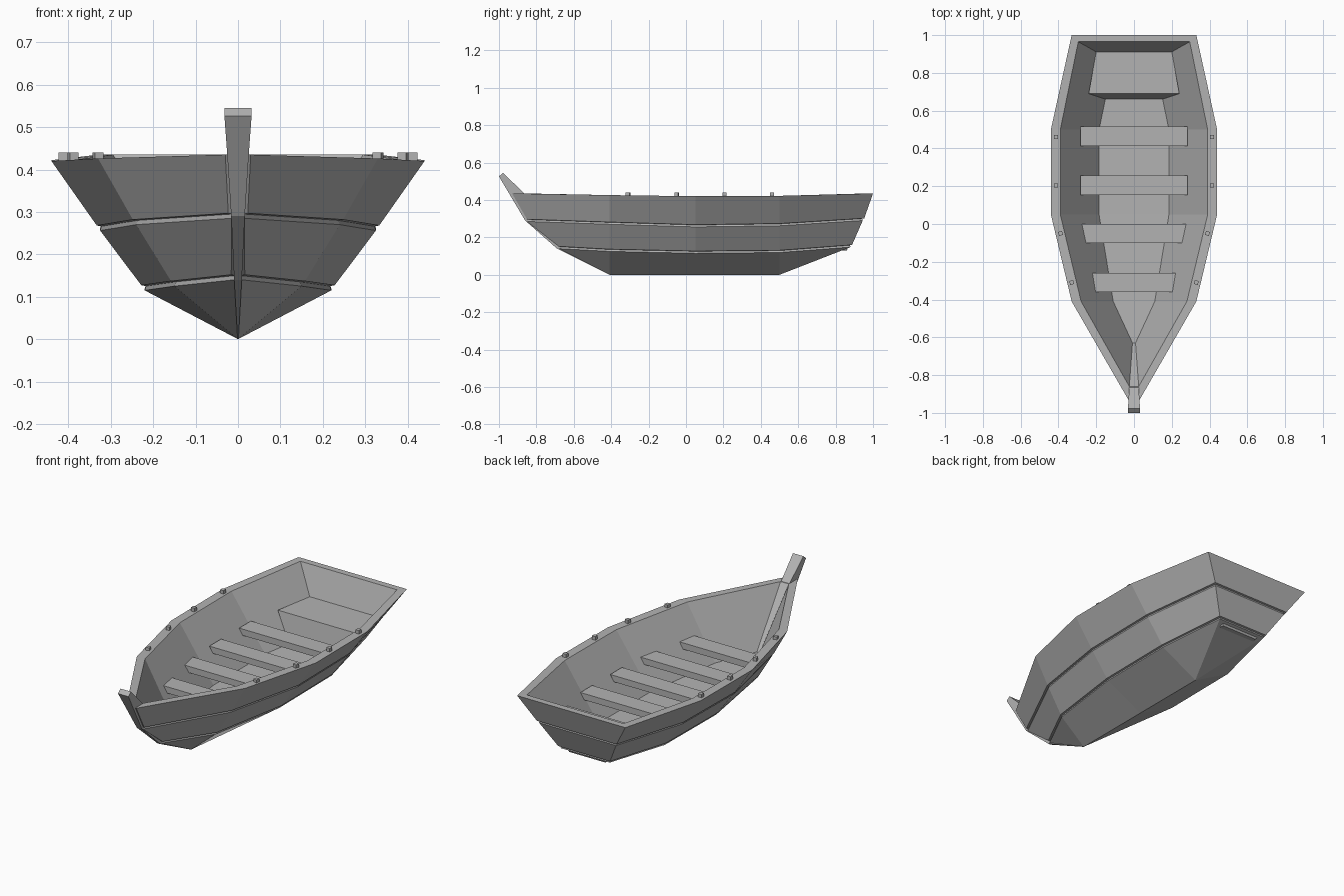
import bpy
import bmesh
import math
from mathutils import Matrix, Vector

cube = bpy.data.objects.get("Cube")
if cube:
    bpy.data.objects.remove(cube, do_unlink=True)

wood = bpy.data.materials.new("grey wood")
wood.use_nodes = True
grey = (0.45, 0.45, 0.45, 1)
wood.diffuse_color = grey
wood.node_tree.nodes["Principled BSDF"].inputs["Base Color"].default_value = grey


def finish(name, bm):
    """Turn a bmesh into a flat shaded object."""
    bmesh.ops.remove_doubles(bm, verts=bm.verts, dist=0.0005)
    bmesh.ops.recalc_face_normals(bm, faces=bm.faces)
    mesh = bpy.data.meshes.new(name)
    bm.to_mesh(mesh)
    bm.free()
    mesh.materials.append(wood)
    obj = bpy.data.objects.new(name, mesh)
    bpy.context.collection.objects.link(obj)
    return obj


def loft(name, rows, closed=False):
    """Skin consecutive rows of points; closed rows also get end caps."""
    bm = bmesh.new()
    grid = [[bm.verts.new(p) for p in row] for row in rows]
    for low, high in zip(grid, grid[1:]):
        count = len(low)
        for i in range(count if closed else count - 1):
            j = (i + 1) % count
            bm.faces.new((low[i], low[j], high[j], high[i]))
    if closed:
        bm.faces.new(grid[0])
        bm.faces.new(grid[-1])
    return finish(name, bm)


# Hull: each line runs from the bow centre along the side to the stern centre
MIDDLE = (-0.41, 0.05, 0.5)


def line(bow_y, stern_y, widths, heights):
    ys = (bow_y, bow_y, *MIDDLE, stern_y, stern_y)
    xs = (0, *widths, 0)
    zs = (heights[0], *heights, heights[-1])
    return [Vector(p) for p in zip(xs, ys, zs)]


OUTWARD = [Vector(d) for d in
           ((0, 0, 0), (1, 0, 0), (1, 0, 0), (1, 0, 0), (1, 0, 0), (1, 1, 0), (0, 1, 0))]


def lap(base):
    """A small groove where two planks overlap."""
    up = Vector((0, 0, 0.01))
    return [base,
            [p - 0.003 * d + up for p, d in zip(base, OUTWARD)],
            [p + 0.008 * d + up * 1.2 for p, d in zip(base, OUTWARD)]]


keel = line(-0.41, 0.5, (0, 0, 0, 0, 0), (0, 0, 0, 0, 0))
chine = line(-0.68, 0.88, (0.008, 0.15, 0.22, 0.22, 0.15), (0.14, 0.125, 0.115, 0.119, 0.148))
strake = line(-0.85, 0.945, (0.015, 0.24, 0.325, 0.325, 0.235), (0.285, 0.27, 0.256, 0.262, 0.29))
rim = line(-0.93, 1, (0.03, 0.33, 0.44, 0.44, 0.33), (0.435, 0.426, 0.42, 0.422, 0.435))
inner_rim = line(-0.86, 0.965, (0.025, 0.28, 0.39, 0.39, 0.295), (0.435, 0.426, 0.42, 0.422, 0.435))
floor = line(-0.63, 0.86, (0.008, 0.11, 0.185, 0.185, 0.11), (0.14, 0.135, 0.13, 0.13, 0.14))
floor_middle = [Vector((0, p.y, p.z)) for p in floor]

hull = loft("hull", [keel, *lap(chine), *lap(strake), rim, inner_rim, floor, floor_middle])
mirror = hull.modifiers.new("mirror", "MIRROR")
mirror.use_axis[0] = True
mirror.merge_threshold = 0.0005


# Stem post at the bow, as front and back edges with a half width
def post_row(front, back, width):
    return [(-width, *front), (width, *front), (width, *back), (-width, *back)]


loft("stem_post", [
    post_row((-1, 0.526), (-0.978, 0.545), 0.032),
    post_row((-0.943, 0.43), (-0.86, 0.43), 0.025),
    post_row((-0.86, 0.29), (-0.75, 0.29), 0.016),
    post_row((-0.69, 0.14), (-0.63, 0.14), 0.009),
    post_row((-0.41, 0), (-0.41, 0.01), 0.001),
], closed=True)


# Rowing benches, with ends cut to follow the hull
def plank(name, front_y, back_y, front_w, back_w, top, thick):
    rows = []
    for z, shrink in ((top, 0), (top - thick, thick * 0.65)):
        f, b = front_w - shrink, back_w - shrink
        rows.append([(-f, front_y, z), (f, front_y, z), (b, back_y, z), (-b, back_y, z)])
    return loft(name, rows, closed=True)


BENCHES = ((-0.31, 0.202, 0.228), (-0.05, 0.254, 0.276), (0.205, 0.283, 0.283), (0.465, 0.283, 0.283))
for number, (y, front_w, back_w) in enumerate(BENCHES, 1):
    plank(f"bench_{number}", y - 0.051, y + 0.051, front_w, back_w, 0.28, 0.035)

# Stern seat, a solid block with a sloping front
loft("stern_seat", [
    [(-0.15, 0.66, 0.13), (0.15, 0.66, 0.13), (0.11, 0.86, 0.13), (-0.11, 0.86, 0.13)],
    [(-0.24, 0.69, 0.285), (0.24, 0.69, 0.285), (0.2, 0.912, 0.285), (-0.2, 0.912, 0.285)],
], closed=True)

# Oar pegs along the rim, turned to follow it
PEGS = ((-0.31, 0.33, -14), (-0.05, 0.389, -14), (0.205, 0.413, 0), (0.46, 0.413, 0))
for side, label in ((1, "left"), (-1, "right")):
    for number, (y, x, turn) in enumerate(PEGS, 1):
        bm = bmesh.new()
        place = (Matrix.Translation((side * x, y, 0.43))
                 @ Matrix.Rotation(math.radians(side * turn), 4, "Z"))
        bmesh.ops.create_cube(bm, size=0.021, matrix=place)
        finish(f"{label}_oar_peg_{number}", bm)
